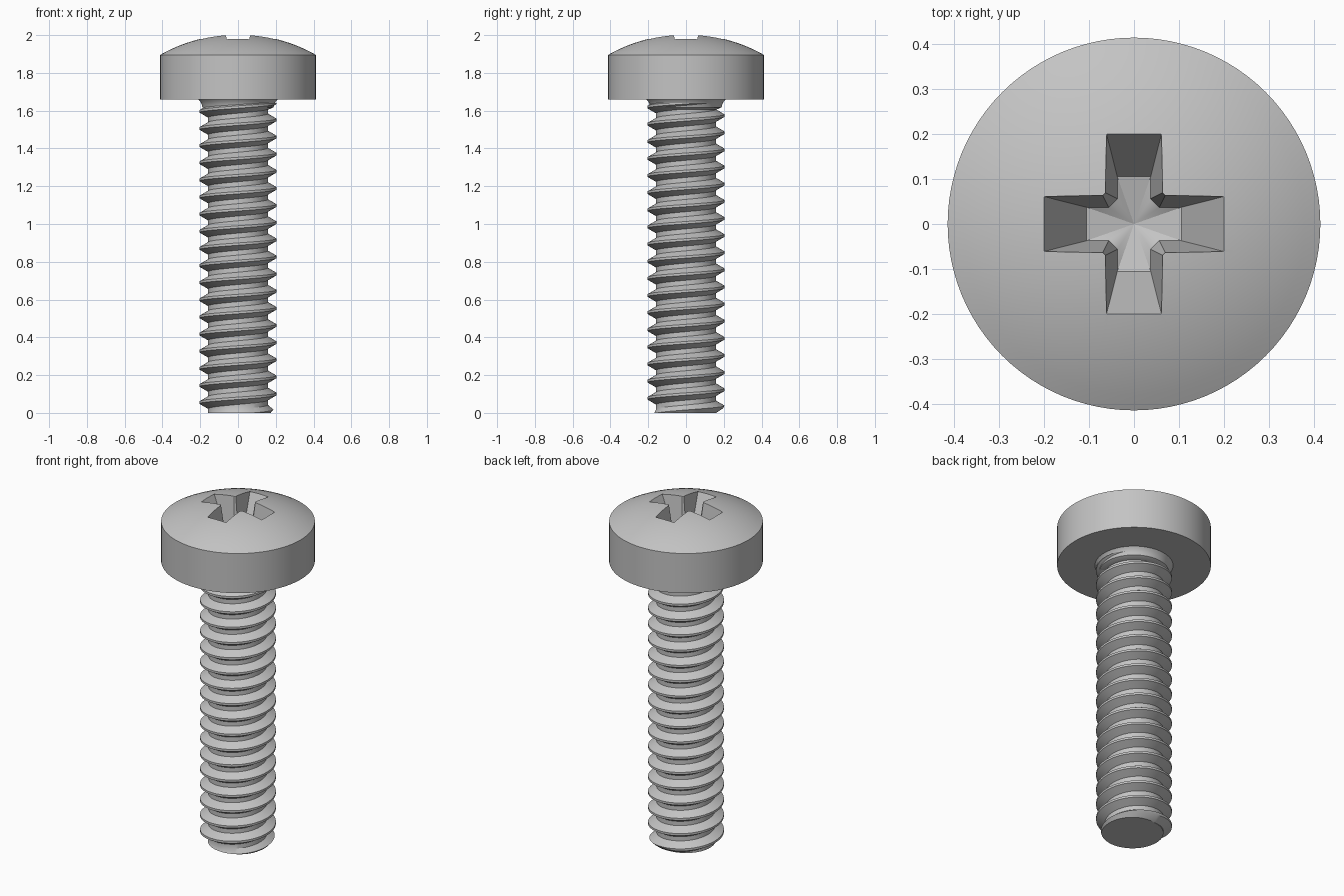
import bpy, bmesh
from math import sin, cos, pi, sqrt, floor

cube = bpy.data.objects.get("Cube")
if cube:
    bpy.data.objects.remove(cube, do_unlink=True)

# Single bare metal colour
metal = bpy.data.materials.new("plain_grey_metal")
metal.use_nodes = True
grey = (0.55, 0.55, 0.55, 1)
metal.diffuse_color = grey
metal.node_tree.nodes["Principled BSDF"].inputs["Base Color"].default_value = grey


def make_object(name, bm):
    bmesh.ops.remove_doubles(bm, verts=bm.verts, dist=1e-5)
    bmesh.ops.recalc_face_normals(bm, faces=bm.faces)
    mesh = bpy.data.meshes.new(name)
    bm.to_mesh(mesh)
    bm.free()
    obj = bpy.data.objects.new(name, mesh)
    mesh.materials.append(metal)
    bpy.context.collection.objects.link(obj)
    return obj


def activate(obj):
    bpy.ops.object.select_all(action="DESELECT")
    obj.select_set(True)
    bpy.context.view_layer.objects.active = obj


def smooth(obj):
    activate(obj)
    bpy.ops.object.shade_smooth_by_angle(angle=pi / 6)


def lathe(name, profile, segments=96):
    """Spin (radius, height) points around the z axis."""
    bm = bmesh.new()
    verts = [bm.verts.new((r, 0, z)) for r, z in profile]
    edges = [bm.edges.new(pair) for pair in zip(verts, verts[1:])]
    bmesh.ops.spin(bm, geom=verts + edges, cent=(0, 0, 0), axis=(0, 0, 1),
                   angle=2 * pi, steps=segments, use_duplicate=False)
    return make_object(name, bm)


# Head: straight cylinder side with a spherical dome
HEAD_R, HEAD_BASE, RIM, APEX = 0.413, 1.66, 1.895, 2.004
rise = APEX - RIM
ball = (HEAD_R ** 2 + rise ** 2) / (2 * rise)
dome = []
for i in range(13):
    r = HEAD_R * (1 - i / 12)
    dome.append((r, APEX - ball + sqrt(ball ** 2 - r ** 2)))
head = lathe("head", [(0, HEAD_BASE), (HEAD_R, HEAD_BASE)] + dome)


# Cross recess: tapered plus-shaped cutter with a shallow pointed floor
def cross_ring(bm, t, z):
    """Cross outline; t = 0 at the floor and 1 near the surface."""
    width = 0.037 + 0.024 * t
    reach = 0.105 + 0.095 * t
    corner = 0.056 + 0.012 * t
    quadrant = [(reach, width), (corner, width), (width, corner), (width, reach)]
    ring = []
    for k in range(4):
        c, s = round(cos(k * pi / 2)), round(sin(k * pi / 2))
        ring += [bm.verts.new((x * c - y * s, x * s + y * c, z)) for x, y in quadrant]
    return ring


FLOOR, SURFACE, ABOVE = 1.79, 1.98, 2.04
bm = bmesh.new()
low = cross_ring(bm, 0, FLOOR)
high = cross_ring(bm, (ABOVE - FLOOR) / (SURFACE - FLOOR), ABOVE)
tip = bm.verts.new((0, 0, FLOOR - 0.025))
for i in range(len(low)):
    j = (i + 1) % len(low)
    bm.faces.new((low[i], low[j], high[j], high[i]))
    bm.faces.new((low[j], low[i], tip))
bm.faces.new(high)
cutter = make_object("recess_cutter", bm)
cutter.hide_render = True

cut = head.modifiers.new("cross_recess", "BOOLEAN")
cut.operation = "DIFFERENCE"
cut.solver = "EXACT"
cut.object = cutter
activate(head)
bpy.ops.object.modifier_apply(modifier=cut.name)
bpy.data.objects.remove(cutter, do_unlink=True)
smooth(head)

# Threaded shank: right-handed helical sweep of one tooth, trimmed at both ends
PITCH, CREST, ROOT, STEPS = 0.0907, 0.2035, 0.158, 72
SHANK_TOP = 1.64
START = 0.1 - 3 * PITCH
tooth = [(CREST, -0.07), (CREST, 0.07), (ROOT, 0.36), (ROOT, 0.64), (CREST, 0.93)]
turns = floor((SHANK_TOP - START) / PITCH) + 2

bm = bmesh.new()
previous = None
for i in range(turns * STEPS + 1):
    a = 2 * pi * i / STEPS
    row = []
    for r, frac in tooth:
        z = START + PITCH * (i / STEPS + frac)
        r = min(r, 0.172 + max(z, 0))  # lead-in chamfer at the tip
        row.append(bm.verts.new((r * cos(a), r * sin(a), z)))
    if previous:
        for k in range(len(tooth) - 1):
            bm.faces.new((previous[k], row[k], row[k + 1], previous[k + 1]))
    previous = row
bmesh.ops.remove_doubles(bm, verts=bm.verts, dist=1e-5)

for height, direction in ((0, -1), (SHANK_TOP, 1)):
    result = bmesh.ops.bisect_plane(
        bm, geom=bm.verts[:] + bm.edges[:] + bm.faces[:], dist=1e-6,
        plane_co=(0, 0, height), plane_no=(0, 0, direction), clear_outer=True)
    rim = [e for e in result["geom_cut"] if isinstance(e, bmesh.types.BMEdge)]
    bmesh.ops.holes_fill(bm, edges=rim, sides=0)
smooth(make_object("threaded_shank", bm))

# Filleted neck where the thread runs out under the head
neck = lathe("neck_fillet", [(0, 1.605), (0.16, 1.605), (0.188, 1.618), (0.192, 1.632),
                             (0.199, 1.648), (0.211, 1.661), (0, 1.661)])
smooth(neck)
